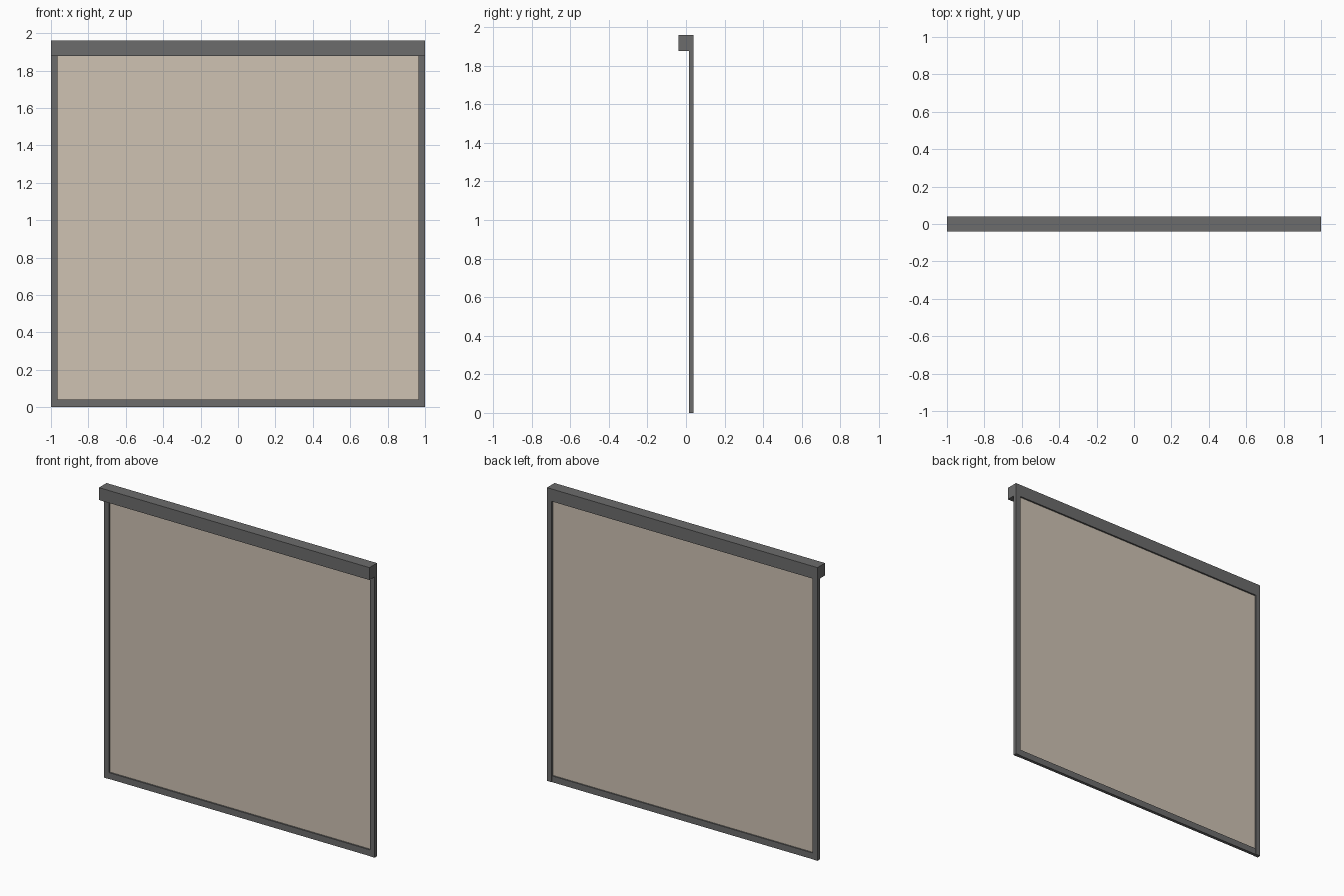
import bpy
import bmesh

if "Cube" in bpy.data.objects:
    bpy.data.objects.remove(bpy.data.objects["Cube"])


def material(name, color):
    mat = bpy.data.materials.new(name)
    mat.diffuse_color = (*color, 1)
    mat.use_nodes = True
    mat.node_tree.nodes["Principled BSDF"].inputs["Base Color"].default_value = mat.diffuse_color
    return mat


frame_mat = material("dark_grey_metal", (0.15, 0.15, 0.15))
fabric_mat = material("beige_fabric", (0.62, 0.54, 0.45))


def box(name, lo, hi, mat):
    """Axis-aligned box between two opposite corners."""
    bm = bmesh.new()
    bmesh.ops.create_cube(bm, size=1)
    for v in bm.verts:
        v.co = [hi[i] if v.co[i] > 0 else lo[i] for i in range(3)]
    mesh = bpy.data.meshes.new(name)
    bm.to_mesh(mesh)
    bm.free()
    mesh.materials.append(mat)
    obj = bpy.data.objects.new(name, mesh)
    bpy.context.collection.objects.link(obj)
    return obj


TOP, RAIL_TOP = 1.96, 1.877
INNER = 0.965
BACK = 0.04

# Roller housing across the top
box("roller_housing", (-1, -0.04, RAIL_TOP), (1, BACK, TOP), frame_mat)

# Side guide rails, flush with the back of the housing
for side, x0, x1 in (("left", -1, -INNER), ("right", INNER, 1)):
    box(side + "_guide_rail", (x0, 0.015, 0), (x1, BACK, RAIL_TOP), frame_mat)

# Weighted bar at the lower edge of the fabric
box("bottom_bar", (-INNER, 0.017, 0), (INNER, 0.038, 0.042), frame_mat)

# Thin screen fabric stretched between the rails
box("screen_fabric", (-INNER, 0.027, 0.042), (INNER, 0.029, RAIL_TOP), fabric_mat)
